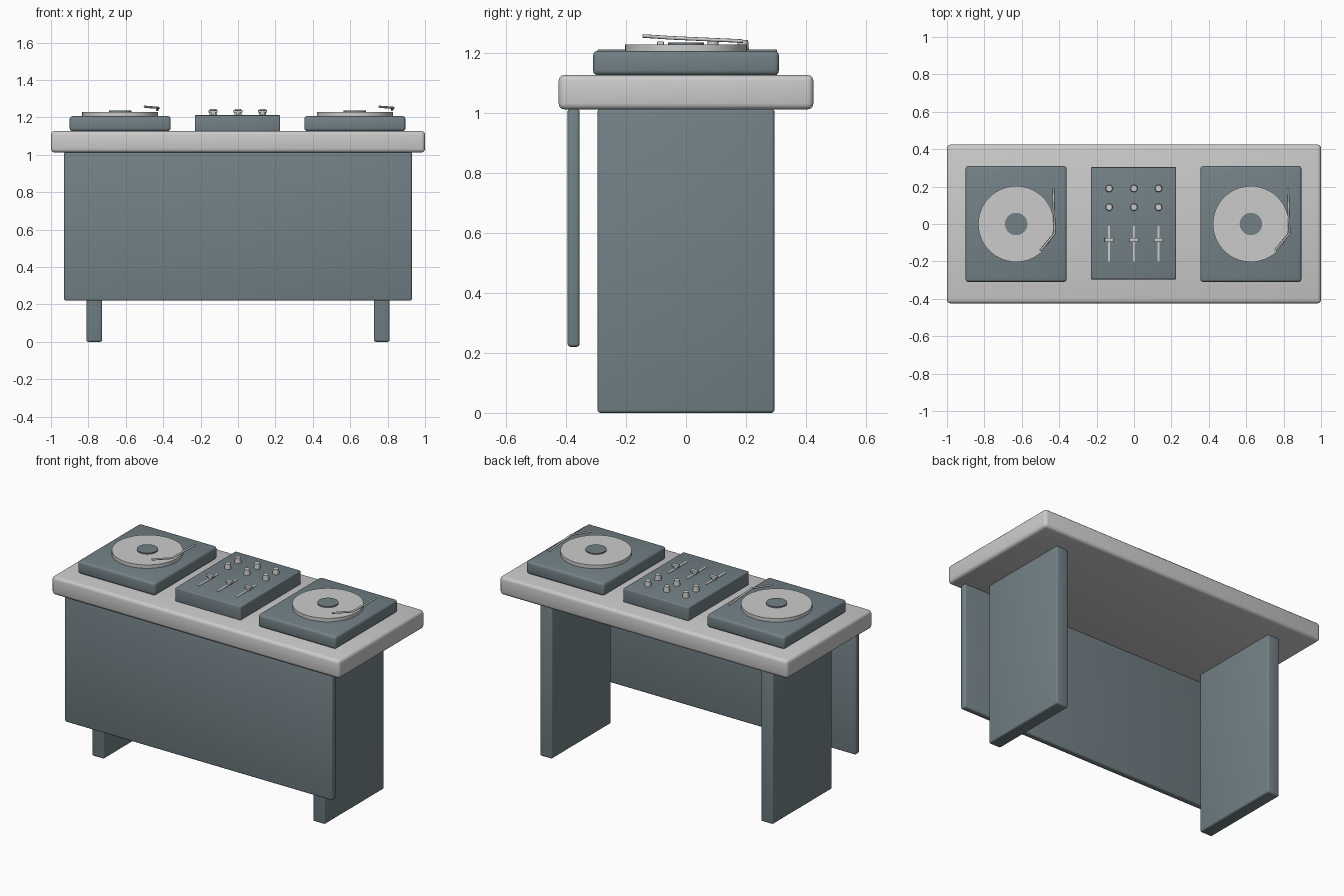
import bpy, bmesh, math

if "Cube" in bpy.data.objects:
    bpy.data.objects.remove(bpy.data.objects["Cube"])

slate = bpy.data.materials.new("slate")
slate.diffuse_color = (0.17, 0.22, 0.24, 1)
slate.use_nodes = True
slate.node_tree.nodes["Principled BSDF"].inputs["Base Color"].default_value = slate.diffuse_color


def finish(obj, mat):
    if mat:
        obj.data.materials.append(mat)
    bpy.ops.object.select_all(action='DESELECT')
    obj.select_set(True)
    bpy.context.view_layer.objects.active = obj
    bpy.ops.object.shade_smooth_by_angle(angle=math.radians(35))
    return obj


def box(name, xr, yr, zr, bevel=0.0, mat=None, segments=3):
    """Bevelled box from its x, y and z ranges."""
    bm = bmesh.new()
    bmesh.ops.create_cube(bm, size=1)
    for v in bm.verts:
        for i, r in enumerate((xr, yr, zr)):
            v.co[i] = r[1] if v.co[i] > 0 else r[0]
    if bevel:
        bmesh.ops.bevel(bm, geom=bm.edges[:], offset=bevel, segments=segments,
                        profile=0.5, affect='EDGES')
    me = bpy.data.meshes.new(name)
    bm.to_mesh(me)
    bm.free()
    obj = bpy.data.objects.new(name, me)
    bpy.context.collection.objects.link(obj)
    return finish(obj, mat)


def disc(name, x, y, z0, z1, r0, r1=None, mat=None, sides=48):
    """Upright cylinder or cone frustum."""
    bpy.ops.mesh.primitive_cone_add(vertices=sides, radius1=r0,
                                    radius2=r0 if r1 is None else r1,
                                    depth=z1 - z0, location=(x, y, (z0 + z1) / 2))
    obj = bpy.context.object
    obj.name = name
    return finish(obj, mat)


def tonearm(name, x):
    """Bent tube lying over the right edge of the platter."""
    cu = bpy.data.curves.new(name, 'CURVE')
    cu.dimensions = '3D'
    cu.bevel_depth = 0.006
    cu.bevel_resolution = 2
    cu.use_fill_caps = True
    points = [(0.198, 0.19, 1.240), (0.206, -0.05, 1.251), (0.13, -0.142, 1.257)]
    sp = cu.splines.new('POLY')
    sp.points.add(len(points) - 1)
    for p, (px, py, pz) in zip(sp.points, points):
        p.co = (x + px, py, pz, 1)
    obj = bpy.data.objects.new(name, cu)
    bpy.context.collection.objects.link(obj)


# Table
box("table_top", (-1, 1), (-0.425, 0.425), (1.012, 1.127), 0.02)
box("front_panel", (-0.93, 0.93), (-0.395, -0.355), (0.22, 1.015), 0.01, slate)
for side, s in (("left", -1), ("right", 1)):
    x = s * 0.768
    box(side + "_leg", (x - 0.042, x + 0.042), (-0.295, 0.295), (0, 1.015), 0.01, slate)

# Turntables
for side, x in (("left", -0.63), ("right", 0.625)):
    box(side + "_turntable_base", (x - 0.27, x + 0.27), (-0.31, 0.31),
        (1.127, 1.207), 0.015, slate)
    disc(side + "_platter", x, 0, 1.205, 1.229, 0.203, sides=64)
    disc(side + "_record_label", x, 0, 1.227, 1.236, 0.06, mat=slate)
    tonearm(side + "_tonearm", x)

# Mixer with knobs and faders
box("mixer_base", (-0.23, 0.225), (-0.296, 0.304), (1.125, 1.212), 0.006, slate)
for x in (-0.133, 0, 0.131):
    for y in (0.09, 0.19):
        disc("knob", x, y, 1.21, 1.244, 0.02, 0.017, sides=24)
    box("fader_track", (x - 0.006, x + 0.006), (-0.2, -0.01), (1.208, 1.215))
    box("fader_stem", (x - 0.012, x + 0.012), (-0.09, -0.08), (1.21, 1.228))
    box("fader_cap", (x - 0.024, x + 0.024), (-0.096, -0.074), (1.225, 1.239), 0.003, segments=2)
